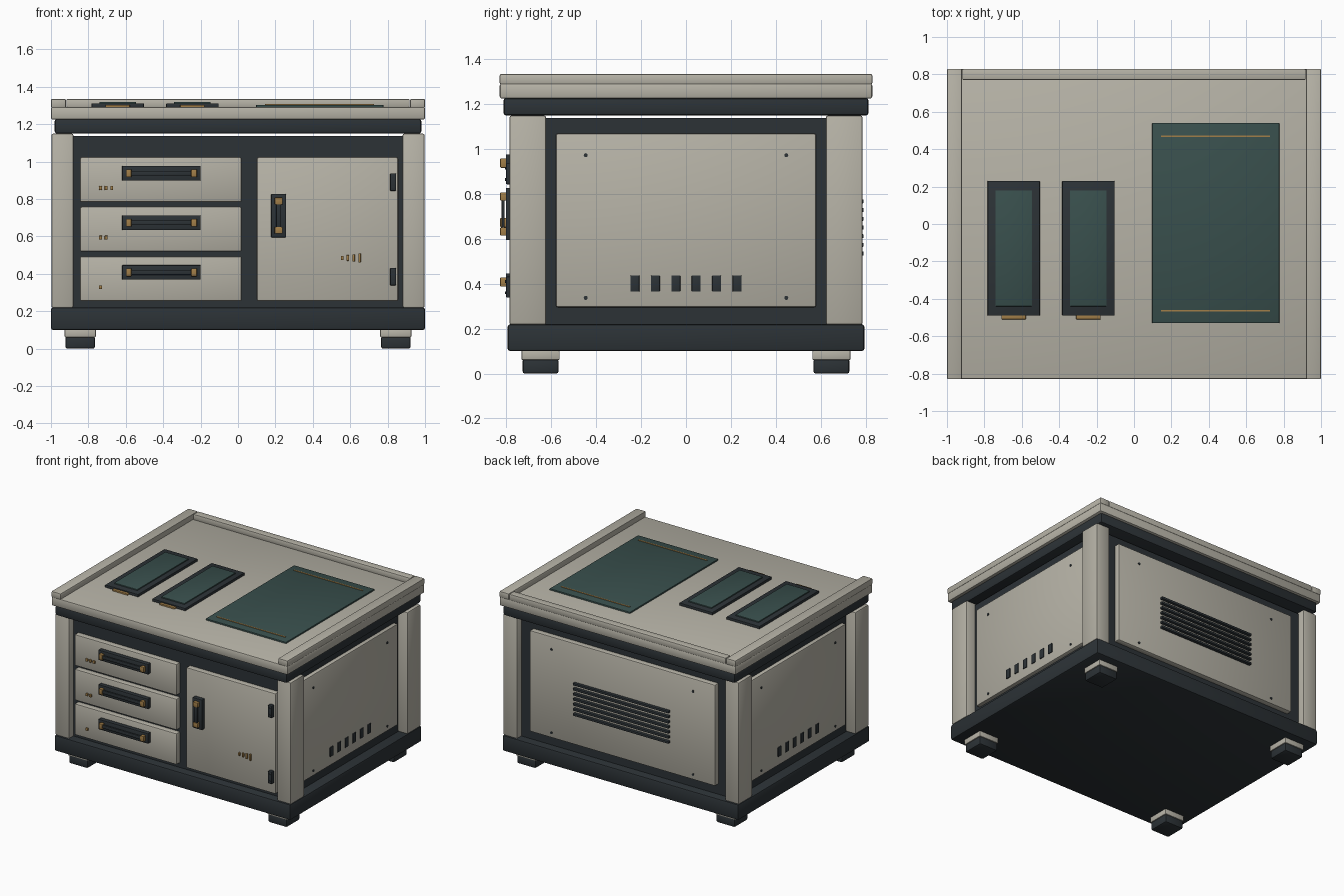
import bpy, bmesh, math

if "Cube" in bpy.data.objects:
    bpy.data.objects.remove(bpy.data.objects["Cube"])


def material(name, rgb):
    m = bpy.data.materials.new(name)
    m.diffuse_color = (*rgb, 1)
    m.use_nodes = True
    m.node_tree.nodes["Principled BSDF"].inputs["Base Color"].default_value = m.diffuse_color
    return m


LIGHT = material("warm_grey_paint", (0.47, 0.45, 0.385))
DARK = material("dark_frame", (0.025, 0.032, 0.037))
TEAL = material("teal_glass", (0.04, 0.078, 0.073))
BRASS = material("brass", (0.36, 0.21, 0.065))


def finish(name, bm, mat):
    me = bpy.data.meshes.new(name)
    bm.to_mesh(me)
    bm.free()
    for p in me.polygons:
        p.use_smooth = True
    me.set_sharp_from_angle(angle=math.radians(40))
    me.materials.append(mat)
    ob = bpy.data.objects.new(name, me)
    bpy.context.collection.objects.link(ob)
    return ob


def box(name, x, y, z, mat, bevel=0.0):
    """Rounded box from (min, max) ranges."""
    bm = bmesh.new()
    bmesh.ops.create_cube(bm, size=1)
    for v in bm.verts:
        for i, (a, b) in enumerate((x, y, z)):
            v.co[i] = (a + b) / 2 + v.co[i] * (b - a)
    if bevel:
        bmesh.ops.bevel(bm, geom=bm.edges[:], offset=bevel, segments=2,
                        profile=0.5, affect='EDGES')
    return finish(name, bm, mat)


def screw(name, loc, axis, r=0.009, depth=0.012):
    """Small round screw head facing along x or y."""
    bm = bmesh.new()
    bmesh.ops.create_cone(bm, cap_ends=True, segments=12, radius1=r, radius2=r, depth=depth)
    ob = finish(name, bm, DARK)
    ob.location = loc
    ob.rotation_euler = (0, math.pi / 2, 0) if axis == 'x' else (math.pi / 2, 0, 0)


def span(c, w):
    return (c - w / 2, c + w / 2)


def mirror(s, a, b):
    return tuple(sorted((s * a, s * b)))


# Cabinet body, plinth and worktop
box("cabinet_body", (-0.92, 0.92), (-0.73, 0.73), (0.21, 1.138), DARK)
box("base_plinth", (-1, 1), (-0.795, 0.795), (0.10, 0.22), DARK, 0.012)
box("top_band", (-0.98, 0.98), (-0.813, 0.813), (1.15, 1.228), DARK, 0.012)
box("worktop", (-1, 1), (-0.83, 0.83), (1.225, 1.293), LIGHT, 0.01)
box("back_rail", (-0.918, 0.918), (0.77, 0.83), (1.288, 1.335), LIGHT, 0.007)

# Corner posts, feet and side rails
for sx, side in ((-1, "left"), (1, "right")):
    box(f"{side}_top_rail", mirror(sx, 0.92, 1), (-0.83, 0.83), (1.288, 1.335), LIGHT, 0.007)
    for sy, end in ((-1, "front"), (1, "back")):
        tag = f"{end}_{side}"
        box(f"{tag}_post", mirror(sx, 0.88, 0.998), mirror(sy, 0.623, 0.787),
            (0.218, 1.15), LIGHT, 0.01)
        box(f"{tag}_foot_collar", mirror(sx, 0.76, 0.927), mirror(sy, 0.563, 0.733),
            (0.06, 0.105), LIGHT, 0.006)
        box(f"{tag}_foot_pad", mirror(sx, 0.765, 0.922), mirror(sy, 0.568, 0.728),
            (0, 0.066), DARK, 0.01)

    # Side panel with slots and screws
    box(f"{side}_side_panel", mirror(sx, 0.91, 0.95), (-0.58, 0.58), (0.295, 1.07), LIGHT, 0.01)
    for i in range(6):
        box(f"{side}_vent_slot_{i + 1}", mirror(sx, 0.94, 0.956), span((i - 2.5) * 0.091, 0.04),
            (0.365, 0.437), DARK, 0.003)
    for y in (-0.447, 0.447):
        for z in (0.337, 0.973):
            screw(f"{side}_panel_screw", (sx * 0.949, y, z), 'x')

# Back panel with louvers and screws
box("back_panel", (-0.785, 0.785), (0.72, 0.77), (0.295, 1.07), LIGHT, 0.01)
for i in range(7):
    box(f"back_louver_{i + 1}", (-0.405, 0.405), (0.76, 0.792), span(0.535 + i * 0.0387, 0.018),
        DARK, 0.004)
for x in (-0.6, 0.6):
    for z in (0.337, 0.973):
        screw("back_panel_screw", (x, 0.769, z), 'y')


# Handle: plate, two brass mounts and a grip bar
def handle(name, cx, cz, length, width, mount, vertical=False):
    def part(n, along, across, y, mat, bevel):
        x, z = (across, along) if vertical else (along, across)
        ox, oz = (cx, cz)
        box(f"{name}_{n}", (ox + x[0], ox + x[1]), y, (oz + z[0], oz + z[1]), mat, bevel)
    part("plate", span(0, length), span(0, width), (-0.803, -0.765), DARK, 0.004)
    m = length / 2 - 0.02
    for s in (-1, 1):
        part("mount", mirror(s, m - mount, m), span(0, 0.042), (-0.828, -0.80), BRASS, 0.003)
    part("grip", span(0, 2 * (m - mount) + 0.01), span(0, 0.026), (-0.822, -0.808), DARK, 0.004)


# Drawers with indicator pips
for i, cz in enumerate((0.904, 0.639, 0.374)):
    n = f"drawer_{i + 1}"
    box(f"{n}_front", (-0.845, 0.02), (-0.772, -0.72), span(cz, 0.24), LIGHT, 0.01)
    handle(f"{n}_handle", -0.41, cz + 0.034, 0.42, 0.078, 0.03)
    for k in range(3 - i):
        box(f"{n}_pip_{k + 1}", span(-0.735 + k * 0.03, 0.016), (-0.784, -0.768),
            span(cz - 0.045, 0.02), BRASS, 0.002)

# Door, handle, hinges and level bars
box("door_front", (0.10, 0.857), (-0.772, -0.72), (0.254, 1.024), LIGHT, 0.01)
handle("door_handle", 0.217, 0.711, 0.232, 0.08, 0.036, vertical=True)
for cz in (0.89, 0.385):
    box("door_hinge", span(0.829, 0.032), (-0.802, -0.765), span(cz, 0.094), DARK, 0.005)
    for dz in (-0.025, 0.025):
        screw("hinge_screw", (0.829, -0.802, cz + dz), 'y', 0.006, 0.008)
for x, h in ((0.557, 0.022), (0.587, 0.03), (0.618, 0.038), (0.65, 0.048)):
    box("door_level_bar", span(x, 0.013), (-0.785, -0.768), span(0.485, h), BRASS, 0.002)

# Worktop inset modules
for n, cx in (("left", -0.643), ("middle", -0.244)):
    box(f"{n}_module_frame", span(cx, 0.28), (-0.49, 0.23), (1.285, 1.312), DARK, 0.004)
    box(f"{n}_module_glass", span(cx, 0.196), (-0.44, 0.18), (1.30, 1.32), TEAL, 0.003)
    box(f"{n}_module_tab", span(cx, 0.13), (-0.51, -0.48), (1.288, 1.304), BRASS, 0.003)

# Large work mat with brass guide strips
box("work_mat", (0.097, 0.777), (-0.53, 0.54), (1.285, 1.304), TEAL, 0.003)
for y in (-0.463, 0.47):
    box("mat_guide_strip", (0.145, 0.727), span(y, 0.009), (1.30, 1.308), BRASS)
